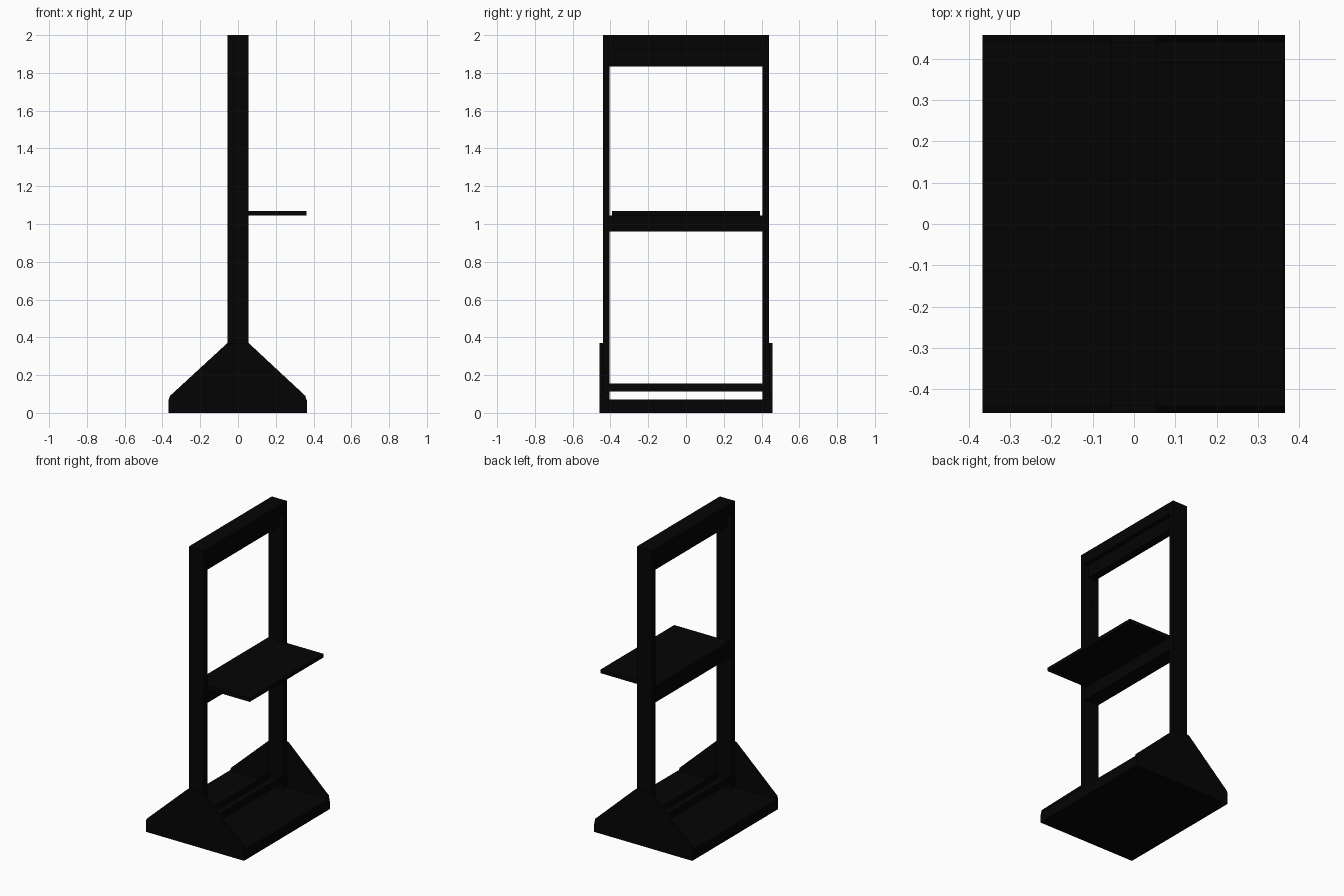
import bpy, bmesh, math
from mathutils import Matrix

if "Cube" in bpy.data.objects:
    bpy.data.objects.remove(bpy.data.objects["Cube"])


def make_mat(name, v):
    m = bpy.data.materials.new(name)
    m.diffuse_color = (v, v, v, 1)
    m.use_nodes = True
    m.node_tree.nodes["Principled BSDF"].inputs["Base Color"].default_value = m.diffuse_color
    return m


BLACK = make_mat("matte black", 0.0012)
HOLE = make_mat("hole black", 0.0006)


def finish(name, bm, mat):
    me = bpy.data.meshes.new(name)
    bmesh.ops.recalc_face_normals(bm, faces=bm.faces[:])
    bm.to_mesh(me)
    bm.free()
    ob = bpy.data.objects.new(name, me)
    me.materials.append(mat)
    bpy.context.collection.objects.link(ob)
    return ob


def box(name, x0, x1, y0, y1, z0, z1):
    bm = bmesh.new()
    bmesh.ops.create_cube(bm, size=1)
    for v in bm.verts:
        v.co = (x1 if v.co.x > 0 else x0,
                y1 if v.co.y > 0 else y0,
                z1 if v.co.z > 0 else z0)
    return finish(name, bm, BLACK)


def prism(name, pts, y0, y1):
    """Extrude an x-z outline between two y values."""
    bm = bmesh.new()
    f = bm.faces.new([bm.verts.new((x, y0, z)) for x, z in pts])
    ext = bmesh.ops.extrude_face_region(bm, geom=[f])
    for v in ext["geom"]:
        if isinstance(v, bmesh.types.BMVert):
            v.co.y = y1
    return finish(name, bm, BLACK)


def discs(name, places, rot):
    """Row of thin hole discs."""
    bm = bmesh.new()
    for p in places:
        bmesh.ops.create_cone(bm, cap_ends=True, segments=12, radius1=0.012,
                              radius2=0.012, depth=0.002,
                              matrix=Matrix.Translation(p) @ rot)
    return finish(name, bm, HOLE)


# base plinth
box("base", -0.367, 0.365, -0.44, 0.44, 0, 0.072)

# side gussets, uprights and their hole rows
outline = [(0.365, 0), (0.365, 0.05), (0.357, 0.09), (0.056, 0.37),
           (-0.056, 0.37), (-0.36, 0.09), (-0.367, 0.07), (-0.367, 0)]
for s, side in ((-1, "left"), (1, "right")):
    prism(side + "_gusset", outline, s * 0.44, s * 0.457)
    lo, hi = sorted((s * 0.405, s * 0.44))
    box(side + "_upright", -0.056, 0.056, lo, hi, 0.07, 2.0)
    rows = [(0, s * 0.405, 0.25 + i * 0.1) for i in range(16)
            if not 0.9 < 0.25 + i * 0.1 < 1.1]
    discs(side + "_upright_holes", rows, Matrix.Rotation(math.pi / 2, 4, 'X'))

# top beam: cap with a narrower perforated web below it
box("top_beam_cap", -0.056, 0.056, -0.405, 0.405, 1.925, 2.0)
box("top_beam_web", -0.026, 0.026, -0.405, 0.405, 1.835, 1.925)
for s, side in ((-1, "back"), (1, "front")):
    discs(side + "_beam_holes",
          [(s * 0.026, -0.32 + i * 0.08, 1.875) for i in range(9)],
          Matrix.Rotation(math.pi / 2, 4, 'Y'))

# middle beam
box("middle_beam", -0.05, 0.054, -0.405, 0.405, 0.96, 1.045)

# lower crossbar: channel open upwards
box("lower_crossbar_floor", -0.05, 0.05, -0.405, 0.405, 0.112, 0.12)
for s, side in ((-1, "back"), (1, "front")):
    lo, hi = sorted((s * 0.042, s * 0.05))
    box(side + "_crossbar_lip", lo, hi, -0.405, 0.405, 0.112, 0.155)

# work shelf
box("shelf", -0.05, 0.362, -0.392, 0.392, 1.045, 1.07)
